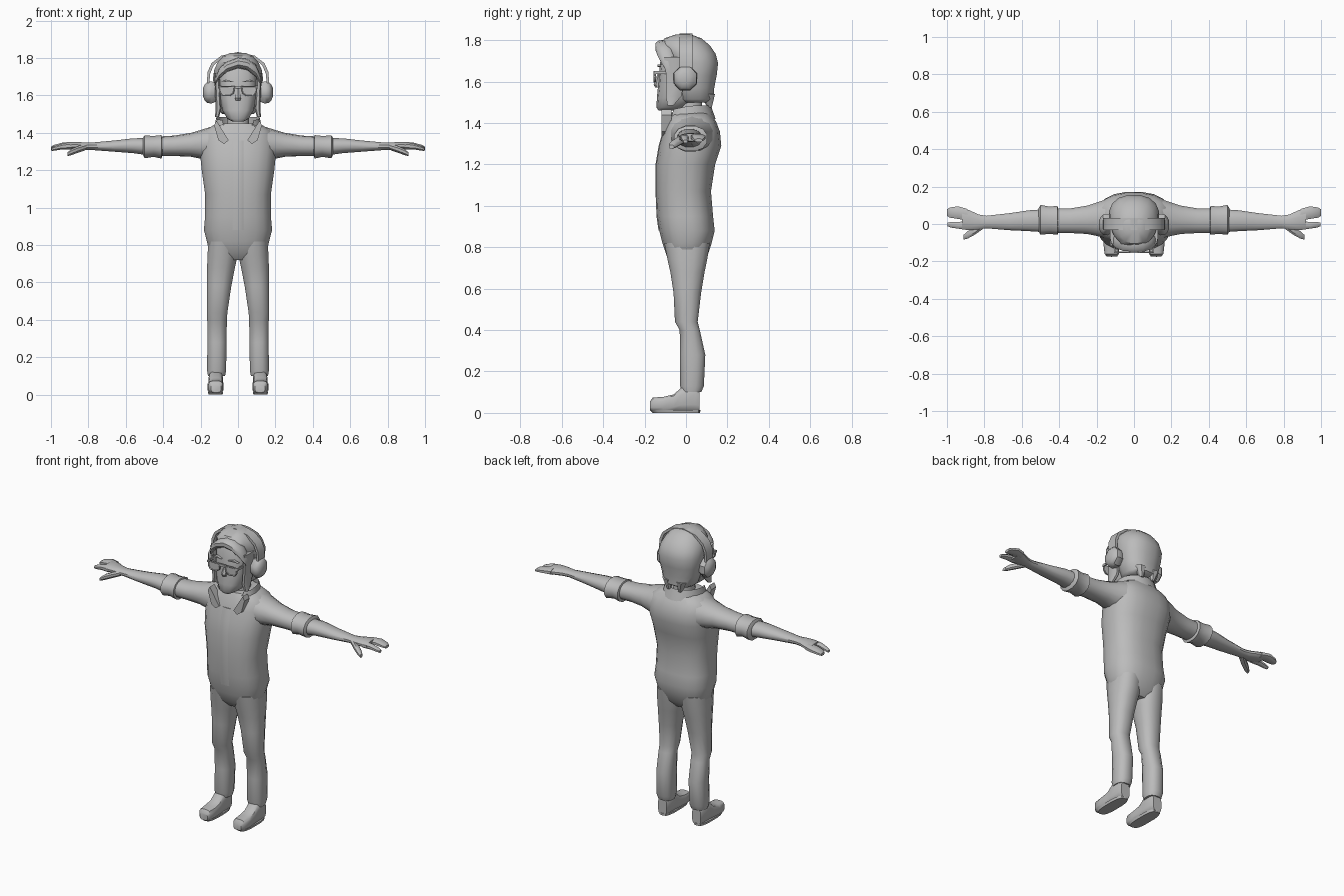
import bpy, bmesh, math
from mathutils import Vector

grey = bpy.data.materials.new("plain grey")
grey.diffuse_color = (0.5, 0.5, 0.5, 1)


def finish(name, bm, mirror=False, angle=40):
    """Turn a bmesh into an object, optionally copied across x = 0."""
    bmesh.ops.recalc_face_normals(bm, faces=bm.faces)
    me = bpy.data.meshes.new(name)
    bm.to_mesh(me)
    bm.free()
    me.materials.append(grey)
    ob = bpy.data.objects.new(name, me)
    bpy.context.collection.objects.link(ob)
    if mirror:
        m = ob.modifiers.new("mirror", 'MIRROR')
        m.use_mirror_merge = False
    bpy.ops.object.select_all(action='DESELECT')
    ob.select_set(True)
    bpy.context.view_layer.objects.active = ob
    bpy.ops.object.shade_smooth_by_angle(angle=math.radians(angle))
    return ob


def place(axis, t, a, b):
    return {'x': (t, a, b), 'y': (a, t, b), 'z': (a, b, t)}[axis]


def loft(name, axis, rings, n=16, p=2.3, mirror=False, caps=True):
    """Skin rounded rings given as (position, min a, max a, min b, max b)."""
    bm = bmesh.new()
    loops = []
    for t, a0, a1, b0, b1 in rings:
        loop = []
        for i in range(n):
            w = 2 * math.pi * (i + 0.5) / n
            c, s = math.cos(w), math.sin(w)
            u = math.copysign(abs(c) ** (2 / p), c)
            v = math.copysign(abs(s) ** (2 / p), s)
            loop.append(bm.verts.new(place(axis, t, (a0 + a1) / 2 + u * (a1 - a0) / 2,
                                           (b0 + b1) / 2 + v * (b1 - b0) / 2)))
        loops.append(loop)
    for l0, l1 in zip(loops, loops[1:]):
        for i in range(n):
            j = (i + 1) % n
            bm.faces.new((l0[i], l0[j], l1[j], l1[i]))
    if caps:
        bm.faces.new(loops[0])
        bm.faces.new(loops[-1])
    return finish(name, bm, mirror)


def strip(name, inner, outer, mirror=False):
    """Sheet between two rows of points."""
    bm = bmesh.new()
    a = [bm.verts.new(q) for q in inner]
    b = [bm.verts.new(q) for q in outer]
    for i in range(len(a) - 1):
        bm.faces.new((a[i], a[i + 1], b[i + 1], b[i]))
    return finish(name, bm, mirror)


def prism(name, axis, outline, t0, t1, mirror=False):
    """Extruded outline."""
    bm = bmesh.new()
    f = bm.faces.new([bm.verts.new(place(axis, t0, *q)) for q in outline])
    r = bmesh.ops.extrude_face_region(bm, geom=[f])
    d = Vector(place(axis, t1 - t0, 0, 0))
    bmesh.ops.translate(bm, vec=d, verts=[v for v in r['geom'] if isinstance(v, bmesh.types.BMVert)])
    return finish(name, bm, mirror, 30)


# jacket and hips: (z, half width, front, back)
body = [(.72, .10, -.06, .07), (.76, .155, -.095, .105), (.82, .168, -.115, .125),
        (.88, .184, -.13, .14), (.95, .178, -.14, .132), (1.07, .177, -.145, .122),
        (1.2, .196, -.145, .142), (1.29, .205, -.13, .172), (1.36, .205, -.11, .165),
        (1.41, .185, -.095, .145), (1.45, .115, -.075, .115)]
loft("jacket", 'z', [(z, -w, w, f, b) for z, w, f, b in body], 20, 2.5)
loft("jacket_placket", 'z', [(z, -.035, .035, f - .003, f + .03) for z, w, f, b in body[3:9]], 8, 4)

# trousers
loft("trouser_leg", 'z', [(.10, .068, .162, -.02, .075), (.13, .062, .167, -.03, .088),
                          (.28, .06, .165, -.03, .095), (.40, .058, .166, -.032, .068),
                          (.44, .055, .167, -.055, .058), (.58, .034, .167, -.062, .075),
                          (.68, .014, .167, -.078, .092), (.74, .001, .166, -.092, .105),
                          (.82, .0, .16, -.108, .118)], 12, 2.4, True)

# shoes
loft("shoe", 'y', [(-.175, .09, .145, .012, .055), (-.16, .08, .158, .006, .075),
                   (-.11, .076, .164, .004, .078), (-.06, .078, .16, .004, .09),
                   (-.02, .08, .158, .004, .125), (.045, .08, .157, .004, .13),
                   (.066, .088, .15, .004, .11)], 12, 3.2, True)
loft("shoe_sole", 'z', [(0, .082, .158, -.16, .068), (.015, .078, .162, -.176, .07)], 14, 3, True)

# sleeves with rolled cuffs, then bare forearms
loft("sleeve", 'x', [(.12, -.085, .145, 1.24, 1.44), (.19, -.068, .12, 1.26, 1.418),
                     (.25, -.055, .1, 1.272, 1.40), (.34, -.05, .085, 1.276, 1.385),
                     (.43, -.05, .085, 1.276, 1.38)], 14, 2.2, True)
loft("sleeve_cuff", 'x', [(.405, -.05, .085, 1.275, 1.375), (.41, -.06, .1, 1.26, 1.39),
                          (.45, -.055, .095, 1.27, 1.385), (.50, -.06, .105, 1.262, 1.388),
                          (.51, -.04, .085, 1.285, 1.37)], 12, 2.2, True)
loft("forearm", 'x', [(.49, -.045, .08, 1.28, 1.373), (.56, -.04, .075, 1.29, 1.372),
                      (.66, -.035, .06, 1.298, 1.36), (.79, -.024, .045, 1.308, 1.348),
                      (.83, -.03, .052, 1.308, 1.35), (.88, -.034, .075, 1.31, 1.352),
                      (.92, -.03, .088, 1.312, 1.35)], 12, 2.2, True)

# hand: grouped fingers, index finger and thumb
loft("fingers", 'x', [(.89, .015, .082, 1.312, 1.35), (.94, .025, .097, 1.315, 1.348),
                      (.985, .032, .09, 1.31, 1.336), (1.0, .042, .08, 1.308, 1.325)], 8, 2.4, True)
loft("index_finger", 'x', [(.89, -.034, .018, 1.31, 1.347), (.94, -.026, .012, 1.31, 1.343),
                           (.98, -.02, .012, 1.304, 1.33), (.998, -.012, .008, 1.302, 1.32)], 8, 2.2, True)
loft("thumb", 'x', [(.81, -.03, .02, 1.308, 1.342), (.85, -.058, -.012, 1.294, 1.332),
                    (.89, -.08, -.038, 1.28, 1.315), (.912, -.084, -.058, 1.274, 1.296)], 8, 2.2, True)

# neck and open standing collar
loft("neck", 'z', [(1.38, -.07, .07, -.06, .09), (1.46, -.06, .06, -.045, .08),
                   (1.56, -.06, .06, -.05, .08)], 12)
low, high, fold = [], [], []
for i in range(13):
    w = math.radians(-62 + 304 * i / 12 - 90 + 90)
    c, s = math.cos(w), math.sin(w)
    front = max(0, -s)
    low.append((.112 * c, .025 + .105 * s - .03 * front, 1.425 - .055 * front))
    high.append((.112 * c + .035 * front * math.copysign(1, c), .025 + .095 * s, 1.485 - .02 * front))
    fold.append((.125 * c + .035 * front * math.copysign(1, c), .025 + .118 * s - .01 * front, 1.42 - .045 * front))
strip("collar_inside", low, high)
strip("collar_outside", high, fold)
prism("lapel", 'y', [(.05, 1.36), (.115, 1.465), (.128, 1.44), (.105, 1.36), (.075, 1.34)], -.118, -.07, True)

# face
loft("face", 'z', [(1.46, -.03, .03, -.132, -.06), (1.475, -.058, .058, -.142, .0),
                   (1.52, -.085, .085, -.141, .06), (1.58, -.097, .097, -.135, .08),
                   (1.64, -.102, .102, -.13, .08), (1.72, -.10, .10, -.122, .08),
                   (1.77, -.08, .08, -.10, .06)], 14, 2.7)
loft("nose", 'z', [(1.572, -.014, .014, -.149, -.11), (1.585, -.018, .018, -.156, -.11),
                   (1.64, -.008, .008, -.137, -.11)], 6)

# hair shell, side locks and swept fringe
loft("hair", 'z', [(1.50, -.085, .085, -.02, .115), (1.515, -.102, .102, -.045, .138),
                   (1.57, -.118, .118, -.055, .138), (1.63, -.13, .13, -.06, .15),
                   (1.69, -.136, .136, -.075, .157), (1.735, -.13, .13, -.105, .145),
                   (1.775, -.112, .112, -.125, .118), (1.81, -.08, .08, -.105, .075),
                   (1.828, -.04, .04, -.05, .025)], 16, 2.3)
loft("side_lock", 'z', [(1.485, .10, .124, -.09, -.06), (1.53, .088, .12, -.1, -.02),
                        (1.62, .094, .124, -.098, .0), (1.72, .098, .128, -.11, .0)], 8, 2.5, True)
loft("nape_tuft", 'z', [(1.475, .028, .05, .105, .125), (1.54, .01, .085, .06, .143)], 8, 2.2, True)
loft("fringe", 'x', [(-.122, -.105, -.06, 1.655, 1.69), (-.1, -.13, -.06, 1.69, 1.745),
                     (-.06, -.145, -.06, 1.725, 1.78), (0, -.15, -.06, 1.745, 1.803),
                     (.05, -.15, -.06, 1.735, 1.795), (.095, -.137, -.06, 1.70, 1.765),
                     (.124, -.105, -.06, 1.65, 1.70)], 10, 2.3)

# headphones: flat band, arms and eight sided cups
path = [(.15, 1.64), (.166, 1.67), (.163, 1.725), (.142, 1.772), (.09, 1.812), (0, 1.832)]
path += [(-x, z) for x, z in path[-2::-1]]
prism("headphone_band", 'y', path + [(x * .92, z - .012) for x, z in reversed(path)], -.032, .032)
loft("headphone_cup", 'x', [(.112, -.05, .045, 1.565, 1.668), (.142, -.065, .058, 1.552, 1.68),
                            (.165, -.062, .055, 1.555, 1.677), (.178, -.048, .04, 1.57, 1.662),
                            (.186, -.03, .022, 1.59, 1.643)], 8, 2, True)

# glasses: lenses, rims, bridge and temples
lens = [(.018, 1.648), (.1, 1.65), (.098, 1.618), (.085, 1.6), (.045, 1.598), (.024, 1.612)]
prism("lens", 'y', lens, -.151, -.146, True)
rim = bpy.data.objects["lens"].copy()
rim.data = rim.data.copy()
rim.name = "lens_rim"
bpy.context.collection.objects.link(rim)
for v in rim.data.vertices:
    v.co.y -= .003
wire = rim.modifiers.new("wire", 'WIREFRAME')
wire.thickness = .007
prism("glasses_bridge", 'x', [(-.155, 1.636), (-.155, 1.65), (-.145, 1.65), (-.145, 1.636)], -.022, .022)
prism("glasses_temple", 'x', [(-.155, 1.638), (-.155, 1.652), (.0, 1.652), (.0, 1.638)], .099, .107, True)
prism("eyebrow", 'y', [(.022, 1.672), (.06, 1.684), (.095, 1.674), (.06, 1.674)], -.137, -.12, True)
